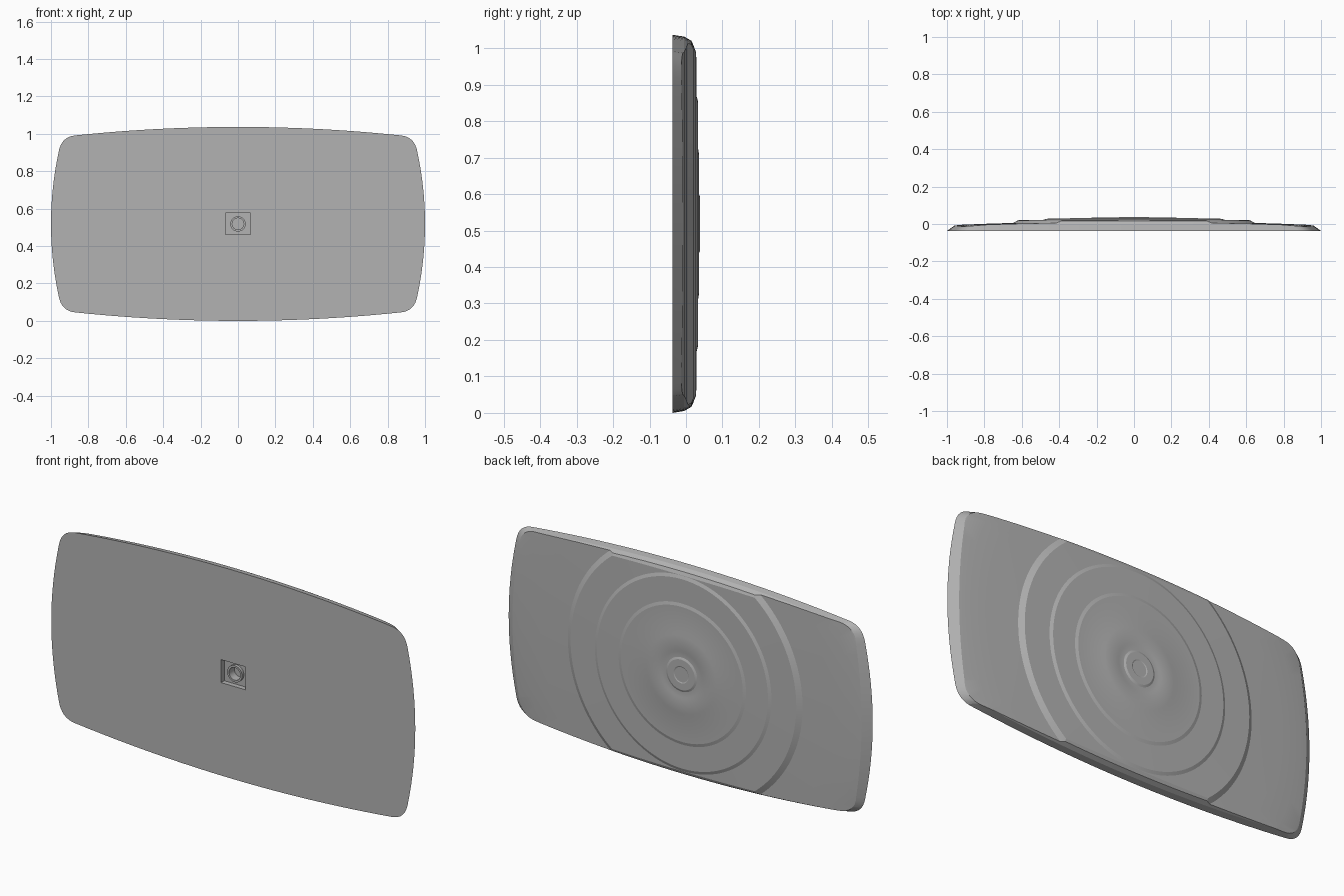
import bpy, bmesh, math
from mathutils import Vector

cube = bpy.data.objects.get("Cube")
if cube:
    bpy.data.objects.remove(cube, do_unlink=True)

MID = 0.5185     # height of the panel centre
FRONT = -0.037   # plane of the flat front

grey = bpy.data.materials.new("plain grey")
grey.use_nodes = True
grey.diffuse_color = (0.45, 0.45, 0.45, 1)
grey.node_tree.nodes["Principled BSDF"].inputs["Base Color"].default_value = (0.45, 0.45, 0.45, 1)


def loft(name, loops):
    """Closed solid through matching loops of points, capped at both ends."""
    bm = bmesh.new()
    rows = [[bm.verts.new(p) for p in loop] for loop in loops]
    n = len(rows[0])
    for a, b in zip(rows, rows[1:]):
        for i in range(n):
            j = (i + 1) % n
            bm.faces.new((a[i], a[j], b[j], b[i]))
    bm.faces.new(rows[0])
    bm.faces.new(rows[-1])
    bmesh.ops.recalc_face_normals(bm, faces=bm.faces)
    mesh = bpy.data.meshes.new(name)
    bm.to_mesh(mesh)
    bm.free()
    mesh.materials.append(grey)
    obj = bpy.data.objects.new(name, mesh)
    bpy.context.collection.objects.link(obj)
    return obj


def lathe(name, profile, sides=128):
    """Turn (radius, y) pairs about the panel's central axis."""
    turns = [2 * math.pi * i / sides for i in range(sides)]
    return loft(name, [[(r * math.cos(t), y, MID + r * math.sin(t)) for t in turns]
                       for r, y in profile])


def boolean(obj, tool, operation):
    mod = obj.modifiers.new(operation.lower(), 'BOOLEAN')
    mod.operation, mod.object, mod.solver = operation, tool, 'EXACT'
    bpy.context.view_layer.objects.active = obj
    bpy.ops.object.modifier_apply(modifier=mod.name)
    bpy.data.objects.remove(tool, do_unlink=True)


# Barrel-shaped outline: one quarter, then mirrored
quarter = []
for i in range(13):                       # bowed top
    x = 0.87 * i / 12
    quarter.append((x, MID - 0.06 * x * x))
a, c, b = Vector(quarter[-1]), Vector((0.945, 0.466)), Vector((0.959, 0.385))
for i in range(1, 9):                     # rounded corner
    t = i / 8
    quarter.append(tuple(a * (1 - t) ** 2 + c * 2 * t * (1 - t) + b * t * t))
for i in range(1, 9):                     # bowed side
    z = 0.385 * (1 - i / 8)
    quarter.append((1 - 0.277 * z * z, z))
half = quarter + [(x, -z) for x, z in quarter[-2::-1]]
outline = half + [(-x, z) for x, z in half[-2:0:-1]]

# Slab with sloping edges
edge = [(FRONT, 1, 1), (-0.005, 0.955, 0.99), (0.015, 0.93, 0.968),
        (0.026, 0.90, 0.92), (0.06, 0.80, 0.88)]
panel = loft("panel", [[(x * sx, y, MID + z * sz) for x, z in outline] for y, sx, sz in edge])

# Concentric steps on the back
steps = [(1.3, -0.1), (1.3, -0.037), (1.09, -0.032), (1.0, -0.012), (0.92, -0.004), (0.8, 0.001),
         (0.645, 0.006), (0.62, 0.020), (0.485, 0.022), (0.47, 0.028), (0.35, 0.029),
         (0.335, 0.033), (0.205, 0.0335), (0.19, 0.036), (0.12, 0.036), (0.11, 0.034),
         (0.085, 0.034), (0.075, 0.038), (0.042, 0.038), (0.037, 0.036)]
boolean(panel, lathe("step_cutter", steps), 'INTERSECT')

# Rectangular socket recess in the front
rect = [(-0.067, -0.057), (0.067, -0.057), (0.067, 0.057), (-0.067, 0.057)]
recess = loft("recess_cutter", [[(x, y, MID + z) for x, z in rect] for y in (-0.08, -0.012)])
boolean(panel, recess, 'DIFFERENCE')
hole = lathe("hole_cutter", [(0.031, -0.08), (0.031, 0.015)], 32)
boolean(panel, hole, 'DIFFERENCE')

# Collar around the socket hole
collar = lathe("socket_collar", [(0.041, -0.011), (0.041, -0.026), (0.031, -0.026), (0.031, -0.011)], 32)
bm = bmesh.new()
bm.from_mesh(collar.data)
caps = [f for f in bm.faces if len(f.verts) > 4]
bmesh.ops.delete(bm, geom=caps, context='FACES_ONLY')
bm.to_mesh(collar.data)
bm.free()

for obj in (panel, collar):
    bpy.ops.object.select_all(action='DESELECT')
    obj.select_set(True)
    bpy.context.view_layer.objects.active = obj
    bpy.ops.object.shade_smooth_by_angle(angle=math.radians(12))
